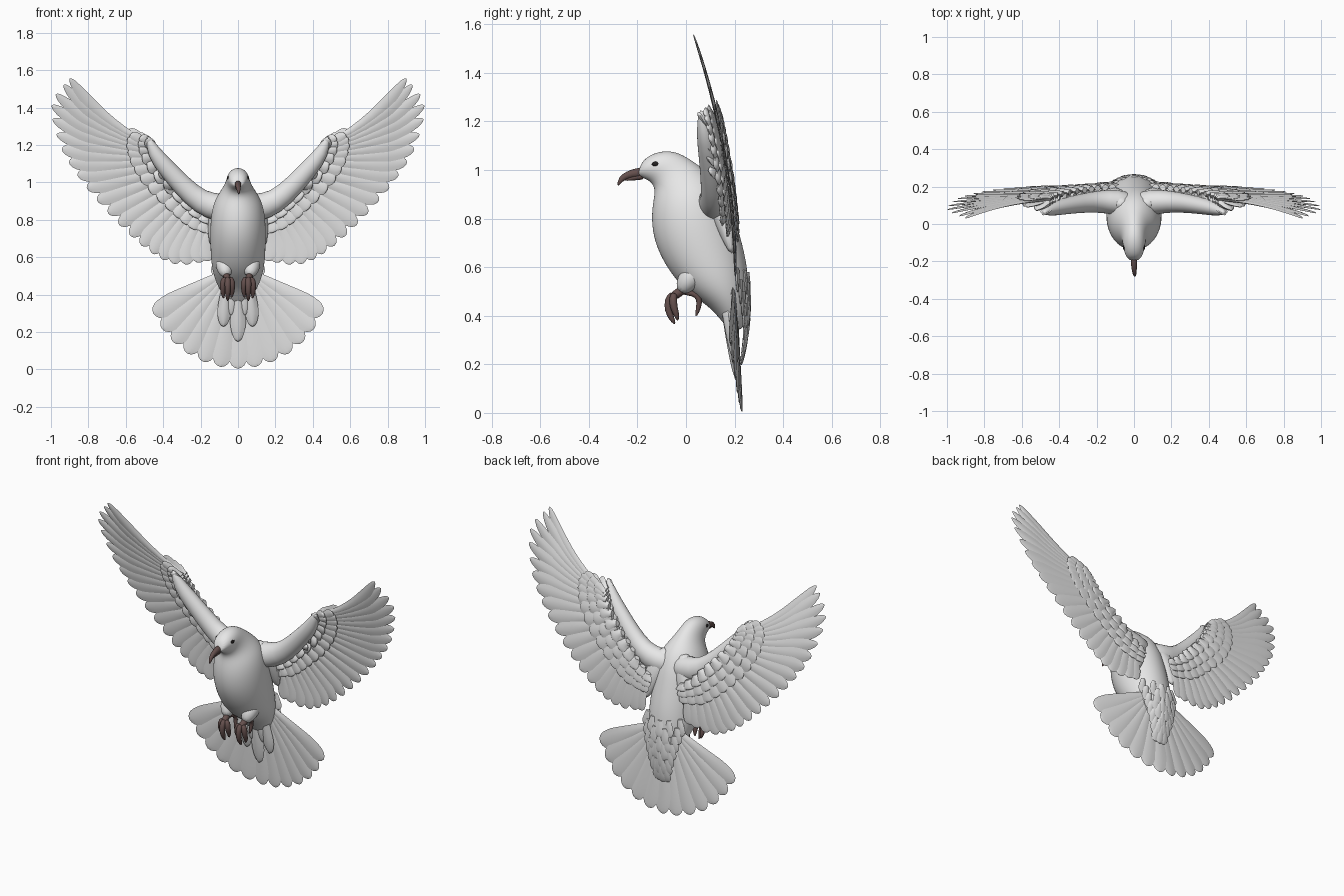
import bpy, bmesh, math
from mathutils import Vector

if "Cube" in bpy.data.objects:
    bpy.data.objects.remove(bpy.data.objects["Cube"])


def material(name, r, g, b, rough=0.6):
    m = bpy.data.materials.new(name)
    m.use_nodes = True
    m.diffuse_color = (r, g, b, 1)
    bsdf = m.node_tree.nodes["Principled BSDF"]
    bsdf.inputs["Base Color"].default_value = (r, g, b, 1)
    bsdf.inputs["Roughness"].default_value = rough
    return m


WHITE = material("white plumage", 0.8, 0.8, 0.8)
BROWN = material("brown horn", 0.13, 0.08, 0.075)
BLACK = material("black eye", 0.015, 0.013, 0.013, 0.3)


def finish(name, bm, mat, mirror=False, sub=0, sharp=None):
    bmesh.ops.recalc_face_normals(bm, faces=bm.faces)
    me = bpy.data.meshes.new(name)
    bm.to_mesh(me)
    bm.free()
    me.materials.append(mat)
    for p in me.polygons:
        p.use_smooth = True
    if sharp:
        me.set_sharp_from_angle(angle=math.radians(sharp))
    ob = bpy.data.objects.new(name, me)
    bpy.context.collection.objects.link(ob)
    if mirror:
        ob.modifiers.new("Mirror", "MIRROR").use_mirror_merge = False
    if sub:
        s = ob.modifiers.new("Subdivision", "SUBSURF")
        s.levels = s.render_levels = sub


def skin(bm, rings):
    """Join rings of points into a closed skin."""
    vs = [[bm.verts.new(p) for p in ring] for ring in rings]
    n = len(vs[0])
    for a, b in zip(vs, vs[1:]):
        for k in range(n):
            bm.faces.new((a[k], a[(k + 1) % n], b[(k + 1) % n], b[k]))
    bm.faces.new(vs[0])
    bm.faces.new(vs[-1])


def oval(c, a, b, seg):
    return [c + a * math.cos(t) + b * math.sin(t)
            for t in (2 * math.pi * k / seg for k in range(seg))]


def tube(bm, pts, radii, ref=(1, 0, 0), flat=1.0, seg=10):
    pts = [Vector(p) for p in pts]
    rings = []
    for i, p in enumerate(pts):
        t = pts[min(i + 1, len(pts) - 1)] - pts[max(i - 1, 0)]
        a = t.cross(Vector(ref)).normalized()
        b = t.cross(a).normalized()
        rings.append(oval(p, a * radii[i], b * radii[i] * flat, seg))
    skin(bm, rings)


def sample(pts, u):
    """Point at u (0 to 1) on a smooth curve through 2D points."""
    f = u * (len(pts) - 1)
    i = min(int(f), len(pts) - 2)
    t = f - i
    p = [Vector(pts[min(max(i + k, 0), len(pts) - 1)]) for k in (-1, 0, 1, 2)]
    return 0.5 * (2 * p[1] + (p[2] - p[0]) * t
                  + (2 * p[0] - 5 * p[1] + 4 * p[2] - p[3]) * t ** 2
                  + (3 * p[1] - p[0] - 3 * p[2] + p[3]) * t ** 3)


def feather(bm, root, tip, w, surf, off=0.0, bend=0.0, thick=0.006, tilt=-0.1, blunt=9):
    """Thin ridged blade from root to tip (x, z), lifting off y = surf(x, z) towards its tip."""
    root, tip = Vector(root), Vector(tip)
    d = tip - root
    n = Vector((-d.y, d.x)).normalized()
    rings = []
    steps = 12
    for i in range(steps + 1):
        s = 1 - (1 - i / steps) ** 1.8
        c = root + d * s + n * (bend * d.length * 4 * s * (1 - s))
        k = math.sqrt(max(1 - s ** blunt, 0.004))
        hw = w * min(1, 0.45 + 0.8 * s) * k
        y = surf(c.x, c.y) + off * (0.4 + 0.6 * s)
        h = thick * (0.25 + 0.75 * k) * (1 - 0.4 * s)
        ring = []
        for side, dy in ((-1, 0), (-0.5, -0.7), (0, -1), (0.5, -0.7),
                         (1, 0), (0.5, 0.7), (0, 1), (-0.5, 0.7)):
            q = c + n * hw * side
            ring.append((q.x, y + dy * h + side * hw * tilt, q.y))
        rings.append(ring)
    skin(bm, rings)


# Body and head: each ring has a front point, a back point (y, z) and a half width
profile = [
    ((0.17, 0.34), (0.24, 0.33), 0.045),
    ((0.11, 0.43), (0.262, 0.45), 0.11),
    ((0.00, 0.495), (0.26, 0.56), 0.142),
    ((-0.08, 0.59), (0.245, 0.66), 0.15),
    ((-0.135, 0.70), (0.215, 0.77), 0.153),
    ((-0.147, 0.80), (0.185, 0.87), 0.147),
    ((-0.138, 0.87), (0.14, 0.95), 0.125),
    ((-0.128, 0.92), (0.08, 1.00), 0.086),
    ((-0.145, 0.95), (0.02, 1.045), 0.066),
    ((-0.17, 0.962), (-0.05, 1.083), 0.061),
    ((-0.19, 0.972), (-0.13, 1.075), 0.049),
    ((-0.20, 0.98), (-0.185, 1.035), 0.028),
]
bm = bmesh.new()
skin(bm, [oval(Vector((0, (f[0] + b[0]) / 2, (f[1] + b[1]) / 2)), Vector((w, 0, 0)),
               Vector((0, b[0] - f[0], b[1] - f[1])) / 2, 16) for f, b, w in profile])
finish("body", bm, WHITE, sub=2)

# Beak with a hooked tip
bm = bmesh.new()
tube(bm, [(0, -0.17, 0.99), (0, -0.205, 0.988), (0.001, -0.24, 0.98), (0.003, -0.268, 0.964),
          (0.005, -0.281, 0.934)], [0.022, 0.021, 0.016, 0.013, 0.004], flat=0.9)
tube(bm, [(0, -0.17, 0.974), (0, -0.21, 0.97), (0.002, -0.255, 0.958)],
     [0.016, 0.013, 0.005], flat=1.1)
finish("beak", bm, BROWN, sub=1)

# Eyes
bm = bmesh.new()
bmesh.ops.create_uvsphere(bm, u_segments=16, v_segments=10, radius=0.013)
bmesh.ops.scale(bm, vec=(0.6, 1.25, 0.8), verts=bm.verts)
bmesh.ops.translate(bm, vec=(0.051, -0.125, 1.024), verts=bm.verts)
finish("eyes", bm, BLACK, mirror=True)

# Wings: root and tip curves in (x, z), from the leading edge to the body
ROOTS = [(0.47, 1.20), (0.46, 1.175), (0.44, 1.14), (0.40, 1.08),
         (0.33, 1.0), (0.26, 0.93), (0.2, 0.86), (0.13, 0.8)]
TIPS = [(0.90, 1.555), (0.995, 1.42), (0.95, 1.2), (0.83, 1.0),
        (0.67, 0.81), (0.5, 0.65), (0.34, 0.565), (0.17, 0.58)]


def wing_surface(x, z):
    return 0.203 - 0.17 * (z - 0.55) * abs(z - 0.55)


def wing_row(name, count, frac, width, off, thick, lift=0.0, first=0.0):
    bm = bmesh.new()
    for i in range(count):
        u = first + (1 - first) * i / (count - 1)
        a, b = sample(ROOTS, u), sample(TIPS, u)
        a = a + Vector((-0.6, 0.8)) * lift
        w = width * (0.75 + 0.25 * min(1, u * 3))
        reach = frac if frac == 1 else frac * (0.55 + 0.45 * min(1, 2 * u))
        feather(bm, a, a.lerp(b, reach), w, wing_surface, off,
                (-0.07 + 0.13 * u) * reach, thick, blunt=6 if u < 0.3 else 10)
    finish(name, bm, WHITE, mirror=True, sharp=50)


wing_row("flight_feathers", 21, 1.0, 0.046, 0.0, 0.009)
wing_row("under_coverts", 15, 0.36, 0.042, -0.026, 0.014, first=0.08)
wing_row("under_small_coverts", 12, 0.22, 0.042, -0.045, 0.022, 0.015, 0.08)
wing_row("upper_coverts", 15, 0.44, 0.045, 0.014, 0.01, first=0.05)
wing_row("upper_middle_coverts", 13, 0.3, 0.045, 0.018, 0.012, 0.012, 0.08)
wing_row("upper_small_coverts", 12, 0.18, 0.045, 0.018, 0.016, 0.022, 0.12)

# Fleshy leading edge of the wings
bm = bmesh.new()
tube(bm, [(0.0, 0.10, 0.85), (0.1, 0.12, 0.865), (0.2, 0.12, 0.89), (0.3, 0.108, 0.985),
          (0.39, 0.092, 1.085), (0.45, 0.077, 1.16), (0.485, 0.06, 1.25)],
     [0.07, 0.08, 0.065, 0.056, 0.049, 0.04, 0.01], ref=(0, 1, 0), flat=0.9, seg=14)
finish("wing_arms", bm, WHITE, mirror=True, sub=1)

# Shoulder blades blending the wings into the back
bm = bmesh.new()
tube(bm, [(0.04, 0.09, 0.94), (0.085, 0.13, 0.87), (0.115, 0.165, 0.77), (0.14, 0.19, 0.65)],
     [0.045, 0.068, 0.058, 0.012], ref=(0, 1, 0), flat=0.75, seg=12)
finish("shoulder_blades", bm, WHITE, mirror=True, sub=1)

# Small thumb feathers and rounded tufts at the wrist
bm = bmesh.new()
for k in range(5):
    r = Vector((0.31 + 0.033 * k, 0.97 + 0.044 * k))
    feather(bm, r, r + Vector((0.09 - 0.012 * k, 0.03 + 0.015 * k)), 0.032,
            wing_surface, -0.07, 0, 0.026, blunt=5)
finish("thumb_feathers", bm, WHITE, mirror=True, sharp=60)


# Tail fan
def tail_surface(x, z):
    return 0.23 - 0.06 * z - 0.1 * x * x


bm = bmesh.new()
for i in range(-6, 7):
    a = math.radians(11 * i)
    root = (0.11 * math.sin(a), 0.52 - 0.06 * math.cos(a))
    tip = (0.495 * math.sin(a), 0.5 - 0.495 * math.cos(a))
    feather(bm, root, tip, 0.056, tail_surface,
            -0.002 * abs(i), 0, 0.009, -0.08 if i >= 0 else 0.08, 12)
finish("tail_feathers", bm, WHITE, sharp=50)

# Overlapping scale feathers on the rump
bm = bmesh.new()
for j in range(7):
    half = 0.105 - 0.013 * j
    count = (5, 4, 5, 4, 3, 4, 3)[j]
    for i in range(count):
        x = half * (2 * i / (count - 1) - 1)
        z = 0.58 - 0.047 * j + 0.16 * abs(x)
        feather(bm, (x, z), (x * 1.1, z - 0.1), 0.036,
                lambda px, pz: 0.255 - 0.5 * (pz - 0.46) ** 2 - 3.6 * px * px,
                0.007, 0, 0.01, 0, 5)
finish("rump_feathers", bm, WHITE, sharp=50)

# Soft feathers under the tail
bm = bmesh.new()
for x, top, low, w in ((0, 0.45, 0.15, 0.048), (0.065, 0.46, 0.23, 0.042),
                       (-0.065, 0.46, 0.23, 0.042), (0.03, 0.46, 0.29, 0.04),
                       (-0.03, 0.46, 0.29, 0.04)):
    feather(bm, (x, top), (x * 1.2, low), w,
            lambda px, pz: 0.205 - 0.12 * (pz - 0.15), 0, 0, 0.028, 0, 4)
finish("undertail_feathers", bm, WHITE, sharp=60)

# Thighs
bm = bmesh.new()
tube(bm, [(0.07, 0.09, 0.62), (0.07, 0.035, 0.575), (0.071, 0.0, 0.535), (0.062, -0.025, 0.495)],
     [0.04, 0.056, 0.047, 0.022], seg=12)
finish("thighs", bm, WHITE, mirror=True, sub=1)

# Feet: shank, three curled front toes and one hind toe
bm = bmesh.new()
tube(bm, [(0.065, 0.0, 0.515), (0.06, -0.03, 0.495), (0.055, -0.06, 0.475)],
     [0.018, 0.02, 0.02])
for dx, dy, drop in ((-0.024, 0.02, 0.018), (0, 0, 0), (0.026, 0.022, 0.014)):
    x = 0.055 + dx
    tube(bm, [(0.055 + dx * 0.5, -0.05, 0.495), (x, -0.075 + dy, 0.465),
              (x, -0.073 + dy, 0.42 + drop), (x, -0.06 + dy, 0.39 + drop),
              (x - dx * 0.2, -0.045 + dy * 0.5, 0.364 + drop)],
         [0.015, 0.018, 0.016, 0.013, 0.004])
tube(bm, [(0.058, -0.02, 0.497), (0.058, 0.03, 0.495), (0.055, 0.057, 0.472),
          (0.052, 0.053, 0.435), (0.05, 0.04, 0.395)], [0.012, 0.014, 0.014, 0.012, 0.004])
finish("feet", bm, BROWN, mirror=True, sub=1)
